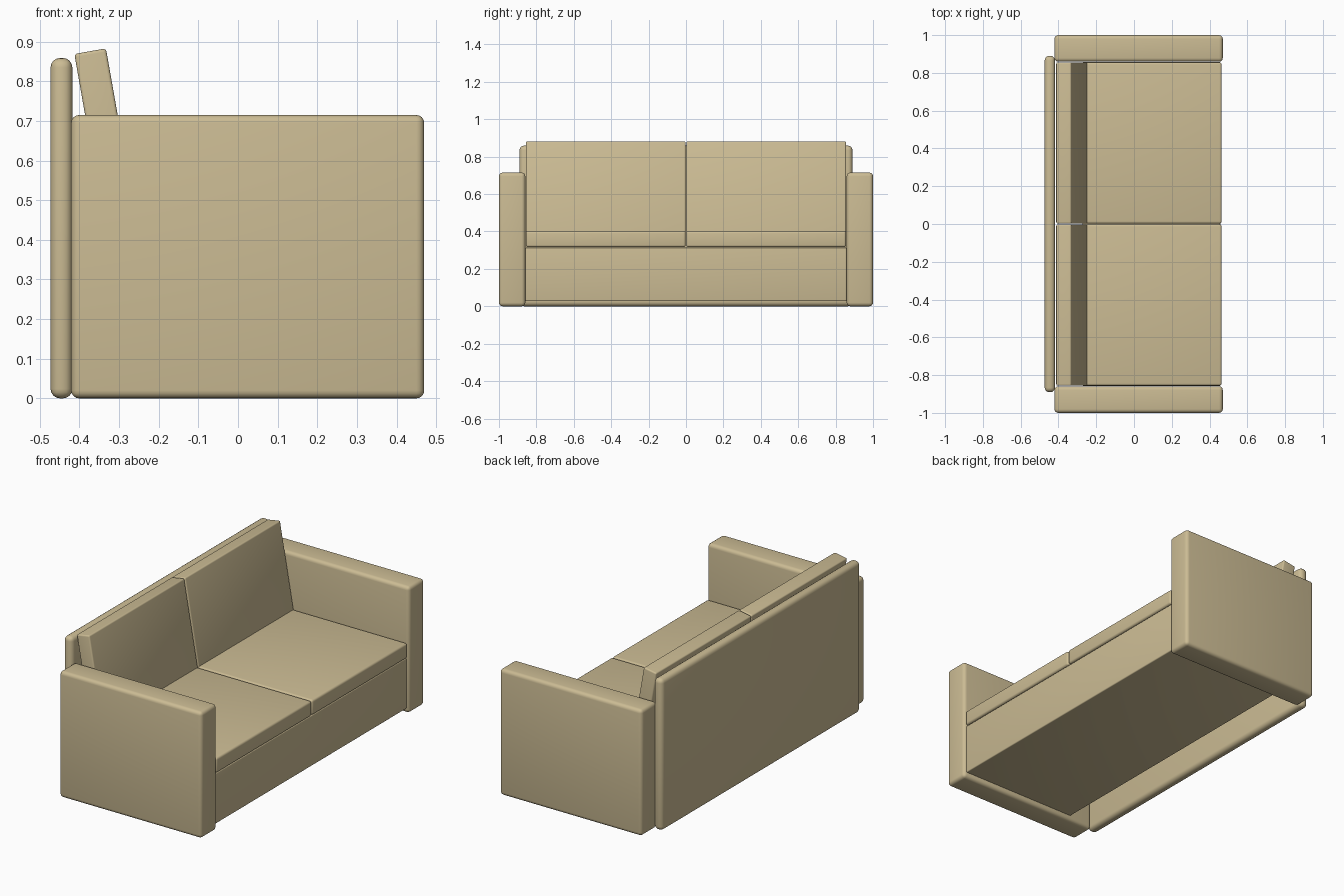
import bpy
import math

if "Cube" in bpy.data.objects:
    bpy.data.objects.remove(bpy.data.objects["Cube"])

fabric = bpy.data.materials.new("tan fabric")
fabric.diffuse_color = (0.60, 0.50, 0.295, 1.0)
fabric.use_nodes = True
fabric.node_tree.nodes["Principled BSDF"].inputs["Base Color"].default_value = fabric.diffuse_color


def block(name, lo, hi, radius, tilt=0.0):
    """Rounded box between two corners, tilted about its own y axis."""
    centre = [(a + b) / 2 for a, b in zip(lo, hi)]
    bpy.ops.mesh.primitive_cube_add(size=1, location=centre)
    ob = bpy.context.object
    ob.name = name
    ob.scale = [b - a for a, b in zip(lo, hi)]
    bpy.ops.object.transform_apply(location=False, rotation=False, scale=True)
    ob.rotation_euler.y = math.radians(tilt)
    bevel = ob.modifiers.new("rounded edges", 'BEVEL')
    bevel.width = radius
    bevel.segments = 4
    bpy.ops.object.modifier_apply(modifier=bevel.name)
    bpy.ops.object.shade_smooth_by_angle(angle=math.radians(35))
    ob.data.materials.append(fabric)
    return ob


# Back panel and raised base
block("back_panel", (-0.473, -0.89, 0.0), (-0.418, 0.89, 0.859), 0.024)
block("base", (-0.273, -0.858, 0.027), (0.457, 0.858, 0.314), 0.006)

for side, s in (("left", -1), ("right", 1)):
    def span(a, b):
        return sorted((s * a, s * b))

    # Arm
    y0, y1 = span(0.859, 1.0)
    block(side + "_arm", (-0.421, y0, 0.0), (0.470, y1, 0.715), 0.02)

    # Seat cushion
    y0, y1 = span(0.002, 0.856)
    block(side + "_seat_cushion", (-0.33, y0, 0.316), (0.464, y1, 0.402), 0.012)

    # Leaning back cushion
    cx, cz, thick, length = -0.328, 0.62, 0.081, 0.52
    block(side + "_back_cushion",
          (cx - thick / 2, y0, cz - length / 2),
          (cx + thick / 2, y1, cz + length / 2), 0.008, tilt=-10)
